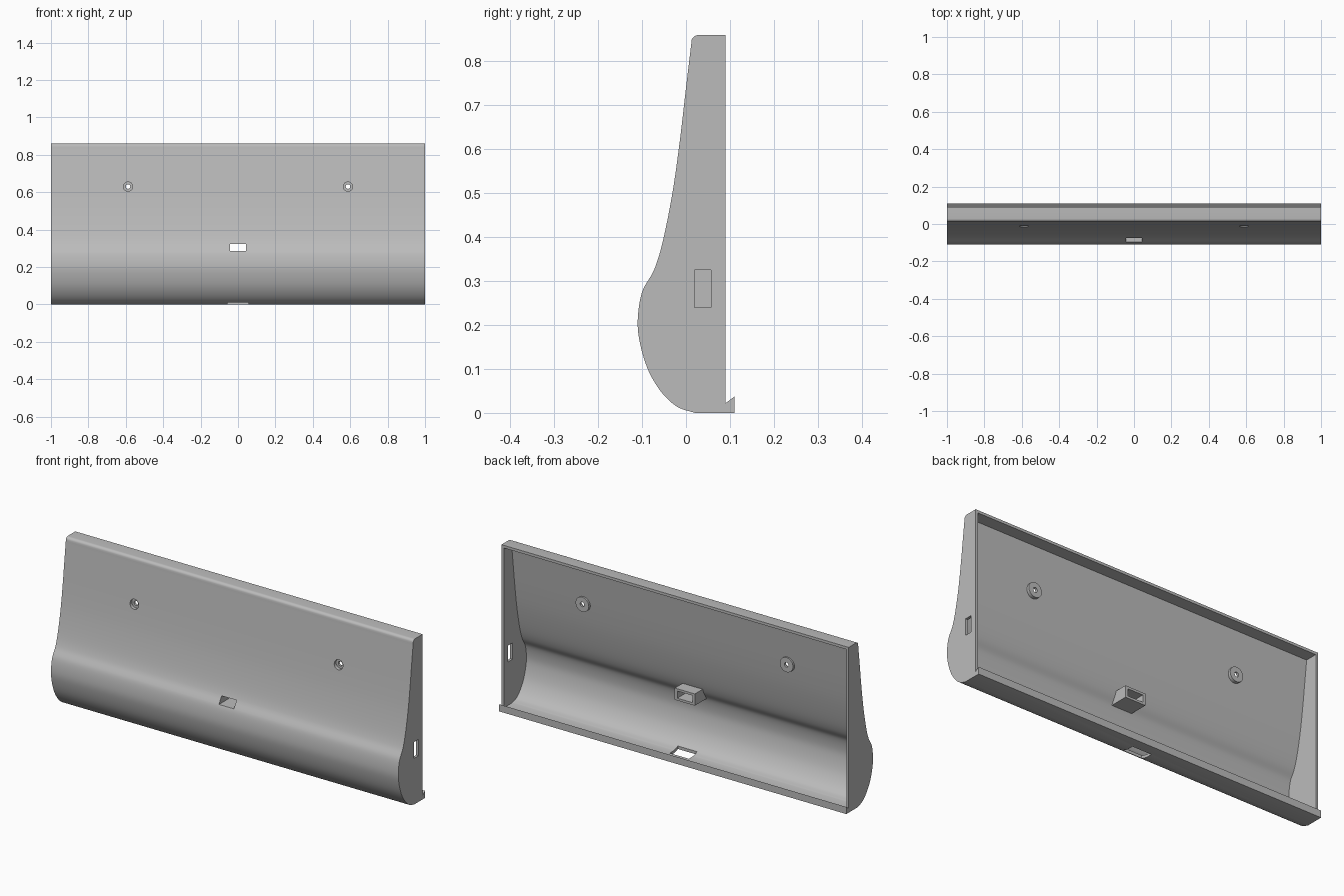
import bpy, bmesh, math
from mathutils import Vector

cube = bpy.data.objects.get("Cube")
if cube:
    bpy.data.objects.remove(cube)

grey = bpy.data.materials.new("plain_grey")
grey.use_nodes = True
colour = (0.5, 0.5, 0.5, 1)
grey.diffuse_color = colour
grey.node_tree.nodes["Principled BSDF"].inputs["Base Color"].default_value = colour


def finish(name, bm):
    bmesh.ops.recalc_face_normals(bm, faces=bm.faces)
    mesh = bpy.data.meshes.new(name)
    bm.to_mesh(mesh)
    bm.free()
    mesh.materials.append(grey)
    ob = bpy.data.objects.new(name, mesh)
    bpy.context.collection.objects.link(ob)
    return ob


def extrude(name, profile, x0, x1):
    """Extrude a (y, z) profile along x."""
    bm = bmesh.new()
    face = bm.faces.new([bm.verts.new((x0, y, z)) for y, z in profile])
    out = bmesh.ops.extrude_face_region(bm, geom=[face])["geom"]
    bmesh.ops.translate(bm, vec=(x1 - x0, 0, 0),
                        verts=[v for v in out if isinstance(v, bmesh.types.BMVert)])
    return finish(name, bm)


def box(name, x, y, z):
    return extrude(name, [(y[0], z[0]), (y[1], z[0]), (y[1], z[1]), (y[0], z[1])], *x)


def disc(name, x, z, r, y0, y1):
    ring = [(x + r * math.cos(a), z + r * math.sin(a))
            for a in (math.tau * i / 32 for i in range(32))]
    bm = bmesh.new()
    face = bm.faces.new([bm.verts.new((px, y0, pz)) for px, pz in ring])
    out = bmesh.ops.extrude_face_region(bm, geom=[face])["geom"]
    bmesh.ops.translate(bm, vec=(0, y1 - y0, 0),
                        verts=[v for v in out if isinstance(v, bmesh.types.BMVert)])
    return finish(name, bm)


def combine(target, tool, operation):
    mod = target.modifiers.new("combine", 'BOOLEAN')
    mod.operation, mod.solver, mod.object = operation, 'EXACT', tool
    bpy.context.view_layer.objects.active = target
    bpy.ops.object.modifier_apply(modifier=mod.name)
    bpy.data.objects.remove(tool)


def smooth_path(points, steps=6):
    """Catmull-Rom samples through the points."""
    p = [Vector(q) for q in points]
    p = [2 * p[0] - p[1]] + p + [2 * p[-1] - p[-2]]
    path = []
    for a, b, c, d in zip(p, p[1:], p[2:], p[3:]):
        for i in range(steps):
            t = i / steps
            path.append(0.5 * (2 * b + (c - a) * t + (2 * a - 5 * b + 4 * c - d) * t * t
                               + (3 * b - a - 3 * c + d) * t ** 3))
    return path + [p[-2]]


# Curved front, from the underside up to the rounded top edge
front = smooth_path([(0.02, 0), (-0.02, 0.014), (-0.055, 0.046), (-0.085, 0.095),
                     (-0.104, 0.155), (-0.11, 0.21), (-0.1, 0.275), (-0.073, 0.325),
                     (-0.053, 0.39), (-0.031, 0.5), (-0.014, 0.62), (0, 0.74),
                     (0.012, 0.84)])
top_round = [Vector((0.028 - 0.016 * math.cos(a), 0.844 + 0.016 * math.sin(a)))
             for a in (math.pi / 2 * i / 6 for i in range(1, 7))]

# Outer body with the hooked lip along the lower back edge
outer = front + top_round + [Vector(q) for q in (
    (0.09, 0.86), (0.09, 0.022), (0.11, 0.037), (0.11, 0))]
panel = extrude("curved_panel", outer, -1, 1)

# Hollow back, following the front curve at wall thickness
wall = 0.014
inner = []
for i, p in enumerate(front):
    d = (front[min(i + 1, len(front) - 1)] - front[max(i - 1, 0)]).normalized()
    q = p + wall * Vector((d.y, -d.x))
    if wall < q.y < 0.86 - wall:
        inner.append(q)
inner = [Vector((0.022, wall))] + inner
inner += [Vector((inner[-1].x, 0.86 - wall)), Vector((0.2, 0.86 - wall)),
          Vector((0.2, 0.022)), Vector((0.09, 0.022)), Vector((0.09, wall))]
# Keep the lip: the cavity stops at the back plane below the notch
inner[-4:] = [Vector((0.0905, 0.86 - wall)), Vector((0.0905, 0.022)),
              Vector((0.088, 0.022)), Vector((0.088, wall))]
combine(panel, extrude("cavity", inner, -1 + wall, 1 - wall), 'DIFFERENCE')

# Window sleeve and screw bosses on the inside
sleeve = [(-0.091, 0.274), (-0.066, 0.335), (0.01, 0.335), (0.01, 0.274)]
combine(panel, extrude("sleeve", sleeve, -0.058, 0.058), 'UNION')
for side in (-1, 1):
    combine(panel, disc("boss", side * 0.588, 0.63, 0.038, -0.004, 0.014), 'UNION')

# Openings: counterbored screw holes, front window, floor hole, end slot
for side in (-1, 1):
    combine(panel, disc("counterbore", side * 0.588, 0.63, 0.025, -0.1, 0.002), 'DIFFERENCE')
    combine(panel, disc("screw_hole", side * 0.588, 0.63, 0.012, -0.1, 0.1), 'DIFFERENCE')
combine(panel, box("window", (-0.043, 0.043), (-0.2, 0.05), (0.286, 0.323)), 'DIFFERENCE')
combine(panel, box("floor_hole", (-0.055, 0.055), (-0.012, 0.055), (-0.1, 0.035)), 'DIFFERENCE')
combine(panel, box("end_slot", (0.95, 1.05), (0.019, 0.057), (0.24, 0.325)), 'DIFFERENCE')

bpy.ops.object.select_all(action='DESELECT')
panel.select_set(True)
bpy.context.view_layer.objects.active = panel
bpy.ops.object.shade_smooth_by_angle(angle=math.radians(25))
